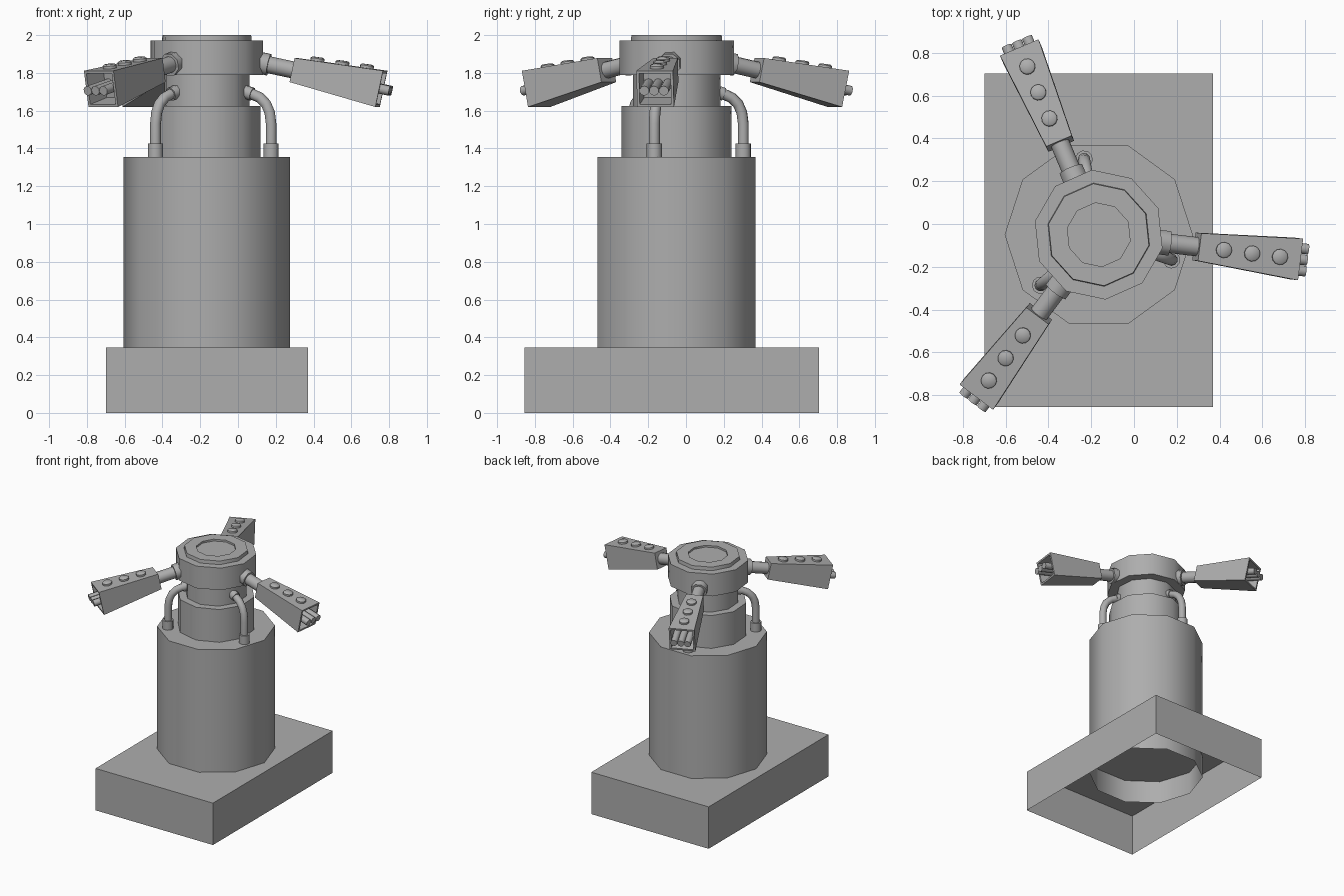
import bpy, bmesh
from math import radians, sin, cos, pi, atan2
from mathutils import Matrix, Vector

if "Cube" in bpy.data.objects:
    bpy.data.objects.remove(bpy.data.objects["Cube"])

T = Matrix.Translation
AXIS = T((-0.165, -0.05, 0))          # column axis
ALONG_X = Matrix.Rotation(pi / 2, 4, 'Y')   # turns a lathe axis onto +x

grey = bpy.data.materials.new("grey")
grey.diffuse_color = (0.42, 0.42, 0.42, 1)
grey.use_nodes = True
grey.node_tree.nodes["Principled BSDF"].inputs["Base Color"].default_value = grey.diffuse_color


def finish(name, bm, matrix=Matrix(), smooth=True):
    bmesh.ops.recalc_face_normals(bm, faces=bm.faces[:])
    me = bpy.data.meshes.new(name)
    bm.to_mesh(me)
    bm.free()
    me.transform(matrix)
    me.materials.append(grey)
    ob = bpy.data.objects.new(name, me)
    bpy.context.collection.objects.link(ob)
    if smooth:
        bpy.ops.object.select_all(action='DESELECT')
        ob.select_set(True)
        bpy.context.view_layer.objects.active = ob
        bpy.ops.object.shade_smooth_by_angle(angle=radians(47))
    return ob


def lathe(name, profile, sides, phase=0, matrix=AXIS, cap_start=True):
    """Polygonal turned part from (radius, height) points."""
    bm = bmesh.new()
    rings = []
    for r, h in profile:
        angles = [radians(phase) + 2 * pi * i / sides for i in range(sides)]
        rings.append([bm.verts.new((r * cos(a), r * sin(a), h)) for a in angles])
    for a, b in zip(rings, rings[1:]):
        for i in range(sides):
            j = (i + 1) % sides
            bm.faces.new((a[i], a[j], b[j], b[i]))
    if cap_start:
        bm.faces.new(rings[0][::-1])
    bm.faces.new(rings[-1])
    return finish(name, bm, matrix)


# base: box with an open underside
bm = bmesh.new()
bmesh.ops.create_cube(bm, size=1)
bmesh.ops.delete(bm, geom=[f for f in bm.faces if f.normal.z < -0.5], context='FACES')
bmesh.ops.scale(bm, vec=(1.07, 1.56, 0.345), verts=bm.verts)
finish("base", bm, T((-0.165, -0.075, 0.1725)), smooth=False)

# column: open-bottomed drum, collar, neck and head
lathe("body", [(0.44, 0.155), (0.44, 1.355)], 10, cap_start=False)
lathe("collar", [(0.292, 1.355), (0.292, 1.625)], 10, 94)
lathe("neck", [(0.232, 1.625), (0.232, 1.79)], 10, 94)
lathe("head", [(0.305, 1.79), (0.305, 1.972), (0.243, 1.972), (0.24, 2.0),
               (0.15, 2.0), (0.15, 1.985)], 10, 96)


def arm(angle):
    # local frame: +x runs outward and slightly down from the inner end
    m = AXIS @ Matrix.Rotation(radians(angle), 4, 'Z') @ T((0.4625, 0, 1.815)) \
        @ Matrix.Rotation(radians(12), 4, 'Y')
    length, h0, h1 = 0.479, 0.065, 0.098

    # tapered housing with a hollow outer end
    bm = bmesh.new()
    bmesh.ops.create_cube(bm, size=2)
    for v in bm.verts:
        outer = v.co.x > 0
        h = h1 if outer else h0
        v.co = (length if outer else 0, v.co.y * h, v.co.z * h)
    bm.normal_update()
    end = [f for f in bm.faces if f.normal.x > 0.9]
    bmesh.ops.inset_region(bm, faces=end, thickness=0.02)
    bmesh.ops.inset_region(bm, faces=end, thickness=0.01, depth=-0.14)
    finish("arm_housing", bm, m, smooth=False)

    # joint between head and housing
    lathe("arm_joint", [(0.045, -0.15), (0.045, 0.01)], 12, 0, m @ ALONG_X)
    lathe("arm_joint_collar", [(0.062, -0.19), (0.062, -0.135)], 8, 22.5, m @ ALONG_X)

    # three tubes in the open end
    for y in (-0.052, 0, 0.052):
        lathe("arm_tube", [(0.026, length - 0.15), (0.026, length + 0.05)], 10, 0,
              m @ T((0, y, 0)) @ ALONG_X)

    # three buttons on the sloping top
    slope = atan2(h1 - h0, length)
    for x in (0.114, 0.248, 0.38):
        z = h0 + (h1 - h0) * x / length
        lathe("arm_button", [(0.037, -0.005), (0.037, 0.014), (0.029, 0.021)], 12, 0,
              m @ T((x, 0, z)) @ Matrix.Rotation(-slope, 4, 'Y'))


def hose(angle):
    m = AXIS @ Matrix.Rotation(radians(angle), 4, 'Z')
    lathe("hose_socket", [(0.041, 1.35), (0.041, 1.425)], 10, 0, m @ T((0.36, 0, 0)))
    # tube swept along a bend in the radial plane
    path = [Vector(p) for p in ((0.36, 1.40), (0.36, 1.53), (0.352, 1.59), (0.332, 1.635),
                                (0.298, 1.668), (0.26, 1.685), (0.215, 1.70))]
    bm = bmesh.new()
    rings, n = [], 10
    for i, p in enumerate(path):
        d = (path[min(i + 1, len(path) - 1)] - path[max(i - 1, 0)]).normalized()
        side = Vector((d.y, 0, -d.x))
        ring = []
        for k in range(n):
            a = 2 * pi * k / n
            off = side * cos(a) + Vector((0, 1, 0)) * sin(a)
            ring.append(bm.verts.new(Vector((p.x, 0, p.y)) + off * 0.029))
        rings.append(ring)
    for a, b in zip(rings, rings[1:]):
        for k in range(n):
            bm.faces.new((a[k], a[(k + 1) % n], b[(k + 1) % n], b[k]))
    bm.faces.new(rings[0])
    bm.faces.new(rings[-1])
    finish("hose", bm, m)
    # fitting where the hose enters the neck
    lathe("hose_fitting", [(0.037, -0.02), (0.037, 0.025)], 8, 22.5,
          m @ T((0.23, 0, 1.695)) @ Matrix.Rotation(radians(18), 4, 'Y') @ ALONG_X)


for k in range(3):
    arm(-7 + 120 * k)
    hose(-19 + 120 * k)
